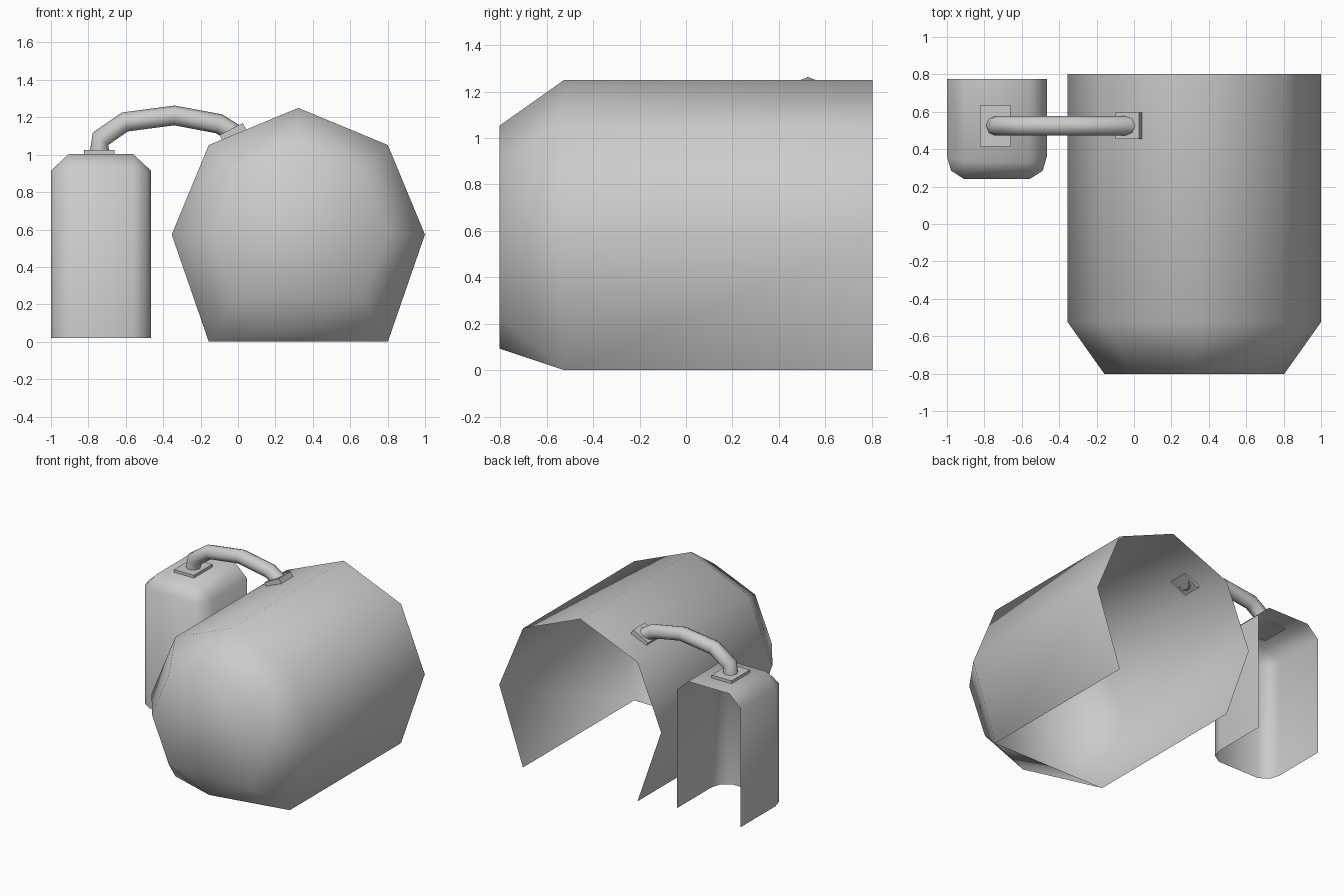
import bpy
import bmesh
from math import sin, cos, pi
from mathutils import Vector, Matrix

cube = bpy.data.objects.get("Cube")
if cube:
    bpy.data.objects.remove(cube, do_unlink=True)

gray = bpy.data.materials.new("plain gray")
gray.use_nodes = True
gray.diffuse_color = (0.6, 0.6, 0.6, 1)
gray.node_tree.nodes["Principled BSDF"].inputs["Base Color"].default_value = (0.6, 0.6, 0.6, 1)


def finish(bm, name, smooth, front=None):
    """Turn a bmesh into an object; the front face, if given, must look to -y."""
    bmesh.ops.recalc_face_normals(bm, faces=bm.faces[:])
    bm.normal_update()
    if front and front.normal.y > 0:
        bmesh.ops.reverse_faces(bm, faces=bm.faces[:])
    for f in bm.faces:
        f.smooth = smooth
    mesh = bpy.data.meshes.new(name)
    bm.to_mesh(mesh)
    bm.free()
    mesh.materials.append(gray)
    obj = bpy.data.objects.new(name, mesh)
    bpy.context.collection.objects.link(obj)
    return obj


def bridge(bm, a, b, closed=False):
    """Join two equal rows of vertices with quads."""
    n = len(a)
    for i in range(n if closed else n - 1):
        j = (i + 1) % n
        bm.faces.new((a[i], a[j], b[j], b[i]))


# Main tank: octagonal shell, open at the back and underneath
def octagon(radius, y):
    return [Vector((0.3225 + radius * sin(k * pi / 4), y, 0.573 - radius * cos(k * pi / 4)))
            for k in range(8)]


bm = bmesh.new()
cap = [bm.verts.new(p) for p in octagon(0.48, -0.803)]
rows = []
for y in (-0.525, 0.803):
    points = octagon(0.677, y)[1:]
    points[0].z = points[-1].z = 0.0
    rows.append([bm.verts.new(p) for p in points])
rim, back = rows
cap_face = bm.faces.new(cap)
bridge(bm, cap[1:], rim)
bridge(bm, rim, back)
for tri in ((cap[0], cap[1], rim[0]), (cap[0], rim[0], rim[-1]), (cap[0], rim[-1], cap[-1])):
    bm.faces.new(tri)
finish(bm, "main_tank", True, cap_face)

# Side canister: open at the back and underneath, chamfered top
half = [(-0.267, 0.775), (-0.267, 0.36), (-0.245, 0.285), (-0.175, 0.24)]
outline = half + [(-x, y) for x, y in reversed(half)]
bm = bmesh.new()
low, high = [[bm.verts.new((x - 0.733, y, z)) for x, y in outline] for z in (0.02, 0.915)]
bridge(bm, low, high)
lid = [bm.verts.new((x - 0.733, y, 1.004))
       for x, y in ((-0.172, 0.775), (-0.172, 0.335), (0.172, 0.335), (0.172, 0.775))]
bm.faces.new(lid)
bm.faces.new((high[0], high[1], lid[1], lid[0]))
bm.faces.new((high[6], high[7], lid[3], lid[2]))
front_chamfer = bm.faces.new((high[3], high[4], lid[2], lid[1]))
for corner, top in ((1, 1), (2, 1), (4, 2), (5, 2)):
    bm.faces.new((high[corner], high[corner + 1], lid[top]))
finish(bm, "side_canister", True, front_chamfer)

# Pipe: eight-sided tube swept along an arch
path = [Vector((x, 0.525, z)) for x, z in (
    (-0.74, 1.01), (-0.735, 1.085), (-0.605, 1.175), (-0.34, 1.21), (-0.1, 1.165), (0.0, 1.1))]
bm = bmesh.new()
rings = []
for i, p in enumerate(path):
    along = (path[min(i + 1, len(path) - 1)] - path[max(i - 1, 0)]).normalized()
    side = Vector((0, 1, 0))
    up = along.cross(side)
    rings.append([bm.verts.new(p + 0.053 * (side * cos(k * pi / 4) + up * sin(k * pi / 4)))
                  for k in range(8)])
for a, b in zip(rings, rings[1:]):
    bridge(bm, a, b, closed=True)
finish(bm, "connecting_pipe", True)


# Flanges where the pipe meets each vessel
def flange(name, centre, size, tilt):
    bm = bmesh.new()
    matrix = (Matrix.Translation(centre) @ Matrix.Rotation(tilt, 4, 'Y')
              @ Matrix.Diagonal((*size, 1)))
    bmesh.ops.create_cube(bm, size=1, matrix=matrix)
    finish(bm, name, False)


flange("canister_flange", (-0.742, 0.525, 1.01), (0.165, 0.22, 0.03), 0)
flange("tank_flange", (-0.025, 0.525, 1.115), (0.14, 0.14, 0.05), -0.48)
